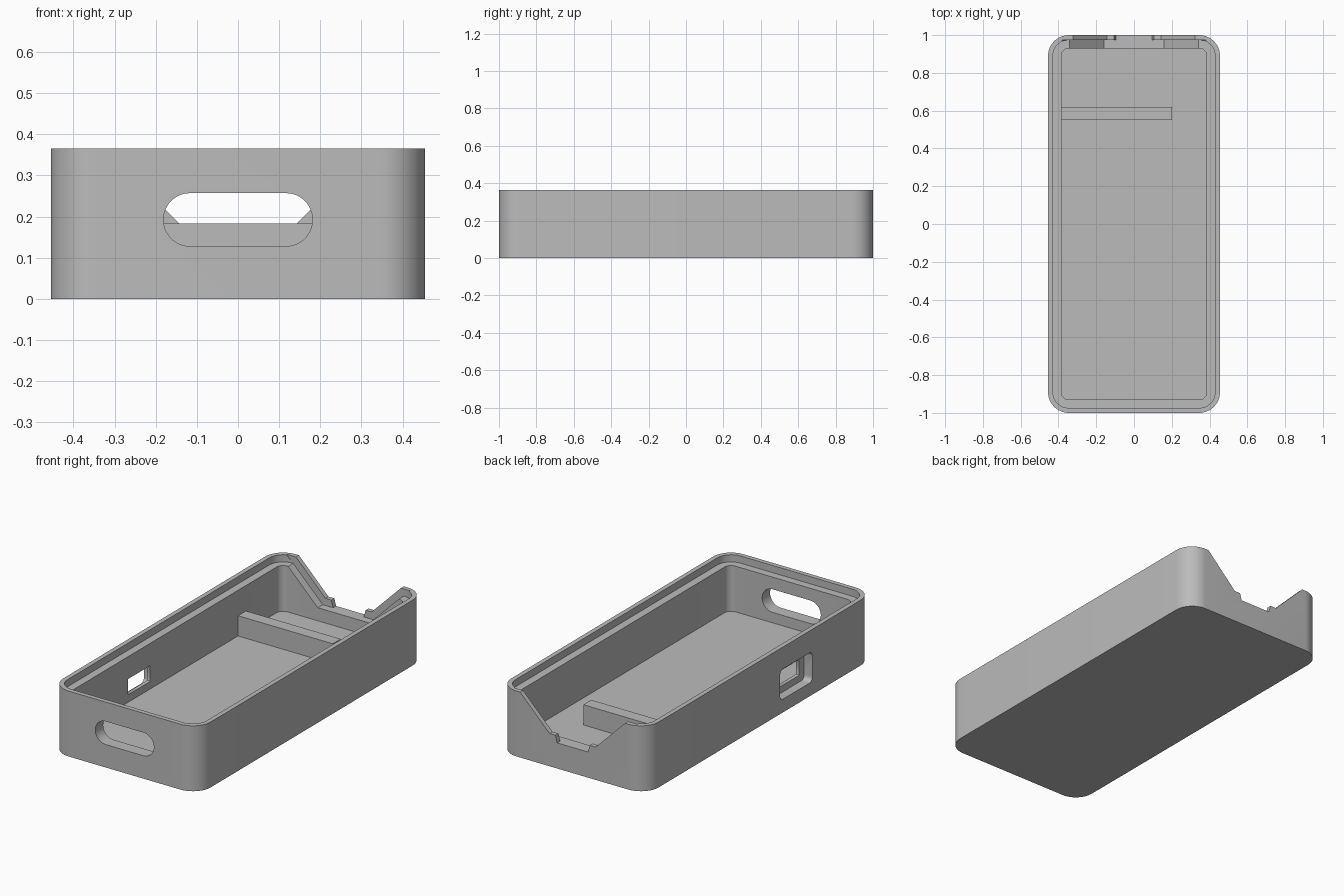
import bpy, bmesh
from math import cos, sin, pi, radians

cube = bpy.data.objects.get("Cube")
if cube:
    bpy.data.objects.remove(cube, do_unlink=True)

grey = bpy.data.materials.new("plain grey")
grey.use_nodes = True
grey.diffuse_color = (0.5, 0.5, 0.5, 1)
grey.node_tree.nodes["Principled BSDF"].inputs["Base Color"].default_value = (0.5, 0.5, 0.5, 1)

HX, HY, H = 0.455, 1.0, 0.365       # half width, half length, height
WALL, LIP, STEP, R = 0.07, 0.026, 0.04, 0.11


def rounded_rect(hw, hh, r, cx=0, cy=0, n=12):
    """Outline of a rectangle with round corners."""
    pts = []
    for k, (sx, sy) in enumerate([(1, 1), (-1, 1), (-1, -1), (1, -1)]):
        for i in range(n + 1):
            a = (k + i / n) * pi / 2
            pts.append((cx + sx * (hw - r) + r * cos(a), cy + sy * (hh - r) + r * sin(a)))
    return pts


def prism(name, pts, axis, lo, hi):
    """Extrude an outline along an axis from lo to hi."""
    place = {"x": lambda u, v, w: (w, u, v),
             "y": lambda u, v, w: (u, w, v),
             "z": lambda u, v, w: (u, v, w)}[axis]
    bm = bmesh.new()
    rings = [[bm.verts.new(place(u, v, w)) for u, v in pts] for w in (lo, hi)]
    for ring in rings:
        bm.faces.new(ring)
    for i in range(len(pts)):
        j = (i + 1) % len(pts)
        bm.faces.new((rings[0][i], rings[0][j], rings[1][j], rings[1][i]))
    bmesh.ops.recalc_face_normals(bm, faces=bm.faces)
    mesh = bpy.data.meshes.new(name)
    bm.to_mesh(mesh)
    bm.free()
    mesh.materials.append(grey)
    obj = bpy.data.objects.new(name, mesh)
    bpy.context.collection.objects.link(obj)
    return obj


def vee(half, bottom, top=0.5):
    """Trapezoid notch outline with 45 degree sides."""
    wide = half + top - bottom
    return [(-half, bottom), (half, bottom), (wide, top), (-wide, top)]


def inset(d):
    return rounded_rect(HX - d, HY - d, R - d)


# Case body
case = prism("case_body", rounded_rect(HX, HY, R), "z", 0, H)

cutters = [
    # Interior and the stepped rim
    prism("cavity_cutter", inset(WALL), "z", WALL, 0.6),
    prism("rim_cutter", inset(LIP), "z", H - STEP, 0.6),
    # Back notch, with the step following its outline
    prism("notch_cutter", vee(0.142, 0.183), "y", 0.8, 1.2),
    prism("notch_step_cutter", vee(0.159, 0.183 - STEP), "y", 0.8, HY - LIP),
    # Gap in the lip at the bottom of the notch
    prism("lip_gap_cutter", [(-0.095, 0.143), (0.095, 0.143), (0.11, 0.2), (-0.11, 0.2)],
          "y", 0.8, 1.2),
    # Front slot
    prism("slot_cutter", rounded_rect(0.181, 0.0645, 0.0644, 0, 0.1925), "y", -1.2, -0.8),
    # Side port and its outer recess
    prism("port_cutter", rounded_rect(0.098, 0.044, 0.004, -0.322, 0.156, 2), "x", -0.6, -0.3),
    prism("port_recess_cutter", rounded_rect(0.142, 0.084, 0.025, -0.322, 0.158, 6),
          "x", -0.6, -HX + 0.05),
]

bpy.context.view_layer.objects.active = case
for cutter in cutters:
    cutter.hide_render = True
    mod = case.modifiers.new(cutter.name, "BOOLEAN")
    mod.operation = "DIFFERENCE"
    mod.solver = "EXACT"
    mod.object = cutter
    bpy.ops.object.modifier_apply(modifier=mod.name)
    bpy.data.objects.remove(cutter, do_unlink=True)

# Smooth corners with sharp edges kept
bpy.ops.object.select_all(action="DESELECT")
case.select_set(True)
bpy.ops.object.shade_smooth_by_angle(angle=radians(30))

# Divider rib on the floor
prism("divider_rib", [(-HX + WALL - 0.01, 0.55), (0.2, 0.55), (0.2, 0.62), (-HX + WALL - 0.01, 0.62)],
      "z", WALL - 0.01, 0.183)
